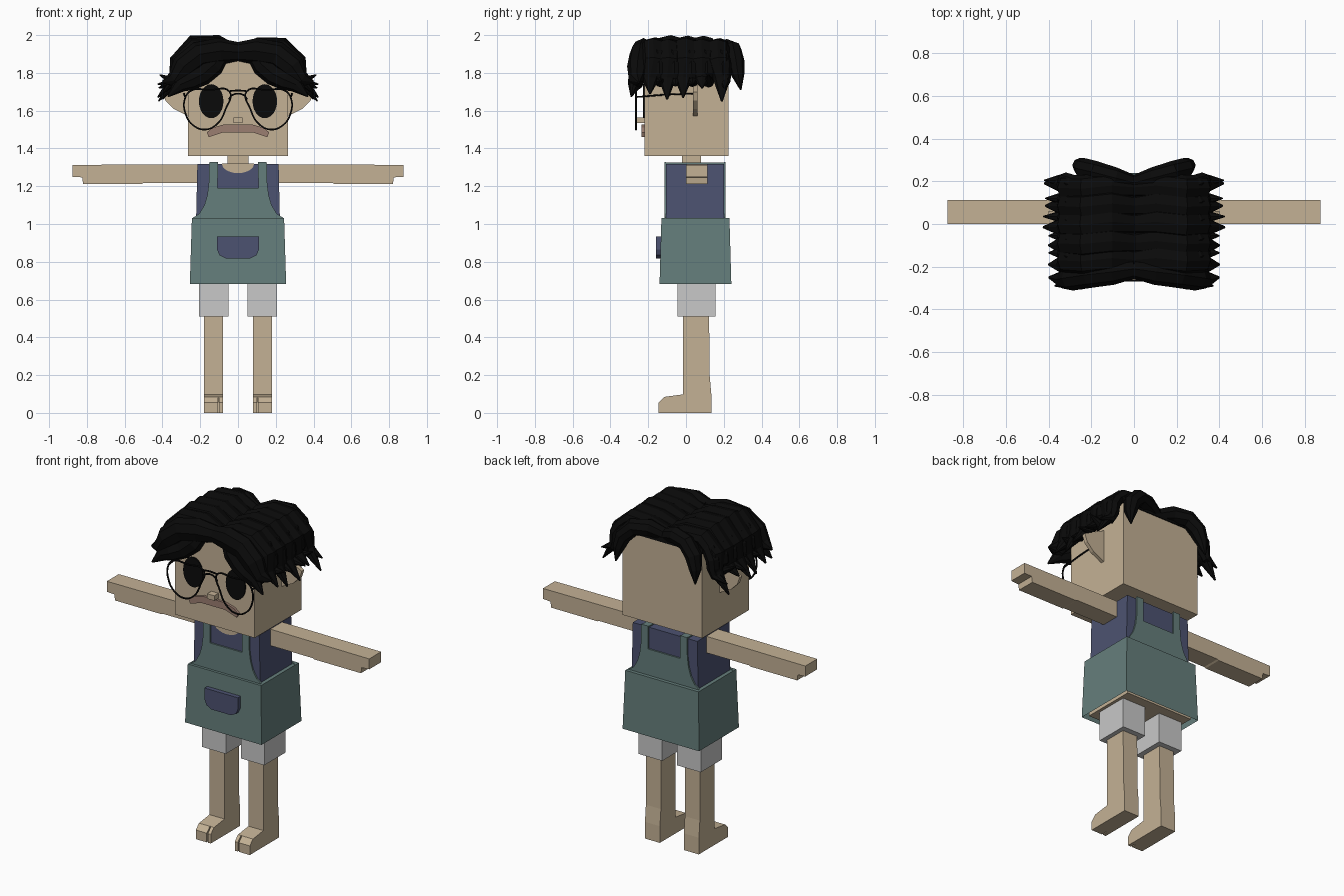
import bpy, bmesh, math, random
from mathutils import Vector

random.seed(4)
cube = bpy.data.objects.get("Cube")
if cube:
    bpy.data.objects.remove(cube, do_unlink=True)


def material(name, r, g, b):
    m = bpy.data.materials.new(name)
    m.use_nodes = True
    m.diffuse_color = (r, g, b, 1)
    m.node_tree.nodes["Principled BSDF"].inputs["Base Color"].default_value = (r, g, b, 1)
    return m


SKIN = material("skin", 0.55, 0.44, 0.30)
TEAL = material("teal_cloth", 0.13, 0.21, 0.20)
BLUE = material("blue_cloth", 0.073, 0.085, 0.165)
GREY = material("grey_cloth", 0.58, 0.58, 0.58)
LIP = material("lip_brown", 0.33, 0.21, 0.165)
BLACK = material("black", 0.003, 0.003, 0.003)


def finish(name, bm, mat):
    bmesh.ops.recalc_face_normals(bm, faces=bm.faces)
    me = bpy.data.meshes.new(name)
    bm.to_mesh(me)
    bm.free()
    me.materials.append(mat)
    ob = bpy.data.objects.new(name, me)
    bpy.context.collection.objects.link(ob)
    return ob


def loft(name, rings, mat, caps=(True, True)):
    """Skin a list of equal rings of points."""
    bm = bmesh.new()
    vs = [[bm.verts.new(p) for p in ring] for ring in rings]
    n = len(rings[0])
    for a, b in zip(vs, vs[1:]):
        for i in range(n):
            bm.faces.new((a[i], a[(i + 1) % n], b[(i + 1) % n], b[i]))
    if caps[0]:
        bm.faces.new(vs[0][::-1])
    if caps[1]:
        bm.faces.new(vs[-1])
    return finish(name, bm, mat)


def prism(name, pts, axis, a, b, mat):
    """Extrude an outline along x (points are y, z) or y (points are x, z)."""
    place = (lambda d, u, v: (d, u, v)) if axis == "x" else (lambda d, u, v: (u, d, v))
    return loft(name, [[place(d, u, v) for u, v in pts] for d in (a, b)], mat)


def rect(x0, x1, y0, y1, z):
    return [(x0, y0, z), (x1, y0, z), (x1, y1, z), (x0, y1, z)]


def box(name, x0, x1, y0, y1, z0, z1, mat):
    return loft(name, [rect(x0, x1, y0, y1, z0), rect(x0, x1, y0, y1, z1)], mat)


def mirrored(half):
    return half + [(-x, z) for x, z in reversed(half)]


def flip(pts, s):
    return [(s * p[0],) + tuple(p[1:]) for p in pts]


def wire(name, pts, closed=False, radius=0.005):
    cu = bpy.data.curves.new(name, "CURVE")
    cu.dimensions = "3D"
    cu.bevel_depth = radius
    cu.bevel_resolution = 1
    cu.resolution_u = 6
    sp = cu.splines.new("BEZIER")
    sp.bezier_points.add(len(pts) - 1)
    for bp, p in zip(sp.bezier_points, pts):
        bp.co = p
        bp.handle_left_type = bp.handle_right_type = "AUTO"
    sp.use_cyclic_u = closed
    cu.materials.append(BLACK)
    ob = bpy.data.objects.new(name, cu)
    bpy.context.collection.objects.link(ob)


def strand(name, path, half_width, half_thick, s):
    """A flattened lock of hair that swells, then tapers to a tip."""
    pts = [Vector((s * x, y, z)) for x, y, z in path]
    rings = []
    last = len(pts) - 1
    taper = [0.75, 1, 1, 0.95, 0.7, 0.08]
    for i, p in enumerate(pts):
        t = (pts[min(i + 1, last)] - pts[max(i - 1, 0)]).normalized()
        side = (Vector((0, 1, 0)) - t * t.y).normalized()
        nor = t.cross(side)
        k = taper[i]
        rings.append([p + side * math.cos(a) * half_width * k + nor * math.sin(a) * half_thick * k
                      for a in (math.tau * j / 8 for j in range(8))])
    loft(name, rings, BLACK)


# Head, neck and face
box("head", -0.265, 0.265, -0.22, 0.225, 1.36, 1.88, SKIN)
box("neck", -0.055, 0.055, -0.02, 0.08, 1.3, 1.37, SKIN)
box("nose", -0.024, 0.024, -0.26, -0.215, 1.535, 1.565, SKIN)
lip = mirrored([(0, 1.492), (0.08, 1.485), (0.155, 1.46), (0.165, 1.485),
                (0.135, 1.51), (0.07, 1.528), (0, 1.53)][1:-1])
prism("mouth", lip, "y", -0.235, -0.215, LIP)

# Torso, skirt and pocket
loft("shirt", [rect(-0.228, 0.228, -0.105, 0.2, 0.75),
               rect(-0.215, 0.215, -0.105, 0.2, 1.318)], BLUE)
box("hips", -0.225, 0.225, -0.115, 0.215, 0.69, 0.76, SKIN)
loft("skirt", [rect(-0.255, 0.255, -0.14, 0.24, 0.682),
               rect(-0.244, 0.244, -0.13, 0.23, 1.033)], TEAL, (False, True))
pocket = mirrored([(0.111, 0.935), (0.111, 0.865), (0.098, 0.835), (0.065, 0.818)])
prism("pocket", pocket, "y", -0.16, -0.13, BLUE)
neckline = [(0.085 * math.cos(a), 1.319 - 0.05 * math.sin(a))
            for a in (math.pi * i / 10 for i in range(11))]
prism("neckline", neckline, "y", -0.109, -0.1, SKIN)

# Bib panels with straps, front and back
bib = mirrored([(0.243, 1.03), (0.205, 1.055), (0.178, 1.1), (0.163, 1.15), (0.155, 1.21),
                (0.152, 1.328), (0.106, 1.328), (0.108, 1.19)])
prism("bib_front", bib, "y", -0.114, -0.105, TEAL)
prism("bib_back", bib, "y", 0.2, 0.209, TEAL)

for s, side in ((1, "left"), (-1, "right")):
    # Strap over the shoulder
    loft(side + "_strap", [flip(rect(0.106, 0.152, -0.11, 0.205, z), s)
                           for z in (1.317, 1.325)], TEAL)
    # Arm with a stepped hand
    arm = [(0.2, 1.217), (0.5, 1.217), (0.51, 1.212), (0.82, 1.212), (0.825, 1.247),
           (0.875, 1.25), (0.875, 1.313), (0.2, 1.316)]
    prism(side + "_arm", flip(arm, s), "y", 0, 0.113, SKIN)
    # Shorts, leg and foot
    loft(side + "_shorts", [flip(rect(0.05, 0.207, -0.045, 0.155, z), s)
                            for z in (0.51, 0.72)], GREY)
    leg = [(-0.112, 0), (0.135, 0), (0.134, 0.1), (0.125, 0.2), (0.122, 0.55),
           (-0.015, 0.55), (-0.015, 0.098), (-0.112, 0.085)]
    prism(side + "_leg", leg, "x", s * 0.08, s * 0.18, SKIN)
    toe = [(-0.145, 0), (-0.105, 0), (-0.105, 0.085), (-0.115, 0.085), (-0.145, 0.055)]
    prism(side + "_big_toe", toe, "x", s * 0.08, s * 0.1, SKIN)
    prism(side + "_toes", toe, "x", s * 0.107, s * 0.18, SKIN)
    # Pointed ear
    ear = [(0.26, 1.57), (0.34, 1.61), (0.385, 1.655), (0.4, 1.7), (0.26, 1.77)]
    prism(side + "_ear", flip(ear, s), "y", 0.037, 0.06, SKIN)
    # Eye
    eye = [(s * 0.142 + 0.065 * math.cos(a), 1.65 + 0.09 * math.sin(a))
           for a in (math.tau * i / 24 for i in range(24))]
    prism(side + "_eye", eye, "y", -0.227, -0.219, BLACK)
    # Glasses rim and temple
    rim = [(0.045, 1.7), (0.15, 1.71), (0.25, 1.705), (0.282, 1.66), (0.278, 1.585),
           (0.24, 1.525), (0.175, 1.5), (0.11, 1.53), (0.065, 1.61)]
    wire(side + "_rim", [(s * x, -0.265, z) for x, z in rim], True)
    wire(side + "_temple", [(s * 0.28, -0.265, 1.672), (s * 0.285, -0.1, 1.685),
                            (s * 0.285, 0.045, 1.69)])

    # Side locks: tip position along y, tip reach and tip height
    locks = [(-0.17, -0.19, 0.4, 1.69), (-0.09, -0.1, 0.4, 1.66), (0.0, -0.015, 0.425, 1.67),
             (0.085, 0.085, 0.415, 1.72), (0.17, 0.19, 0.42, 1.65)]
    for i, (y, ty, reach, low) in enumerate(locks):
        h = random.uniform(-0.012, 0.012)
        path = [(-0.01, y, 1.9), (0.11, y + 0.01, 1.945 + h), (0.235, y - 0.005, 1.945 + h),
                (0.32, y, 1.86), (0.335, ty, 1.765), (reach, ty, low)]
        strand(f"{side}_lock_{i + 1}", path, 0.065, 0.046, s)
        # Short flick under each lock
        flick = [(0.25, y, 1.92), (0.29, y + 0.02, 1.89), (0.32, y + 0.03, 1.84),
                 (0.325, y + 0.03, 1.79), (0.34, y + 0.035, 1.75), (reach, y + 0.035, low + 0.07)]
        strand(f"{side}_flick_{i + 1}", flick, 0.042, 0.04, s)
    # Front curtain, lower fringe and back locks
    strand(side + "_curtain", [(0, -0.21, 1.91), (0.1, -0.225, 1.915), (0.21, -0.24, 1.895),
                               (0.29, -0.255, 1.83), (0.335, -0.26, 1.76), (0.4, -0.25, 1.75)],
           0.06, 0.07, s)
    strand(side + "_fringe", [(0.09, -0.22, 1.89), (0.13, -0.235, 1.84), (0.19, -0.25, 1.79),
                              (0.255, -0.265, 1.76), (0.31, -0.275, 1.735), (0.37, -0.29, 1.675)],
           0.045, 0.058, s)
    strand(side + "_back_lock", [(0, 0.19, 1.9), (0.09, 0.215, 1.93), (0.18, 0.245, 1.92),
                                 (0.235, 0.262, 1.86), (0.255, 0.275, 1.79), (0.265, 0.29, 1.71)],
           0.05, 0.05, s)

# Bridge of the glasses and the scalp under the locks
wire("glasses_bridge", [(-0.05, -0.265, 1.66), (-0.025, -0.265, 1.685),
                        (0.025, -0.265, 1.685), (0.05, -0.265, 1.66)])
wire("glasses_bar", [(-0.05, -0.265, 1.703), (0, -0.265, 1.707), (0.05, -0.265, 1.703)])
box("scalp", -0.27, 0.27, -0.2, 0.23, 1.87, 1.905, BLACK)
